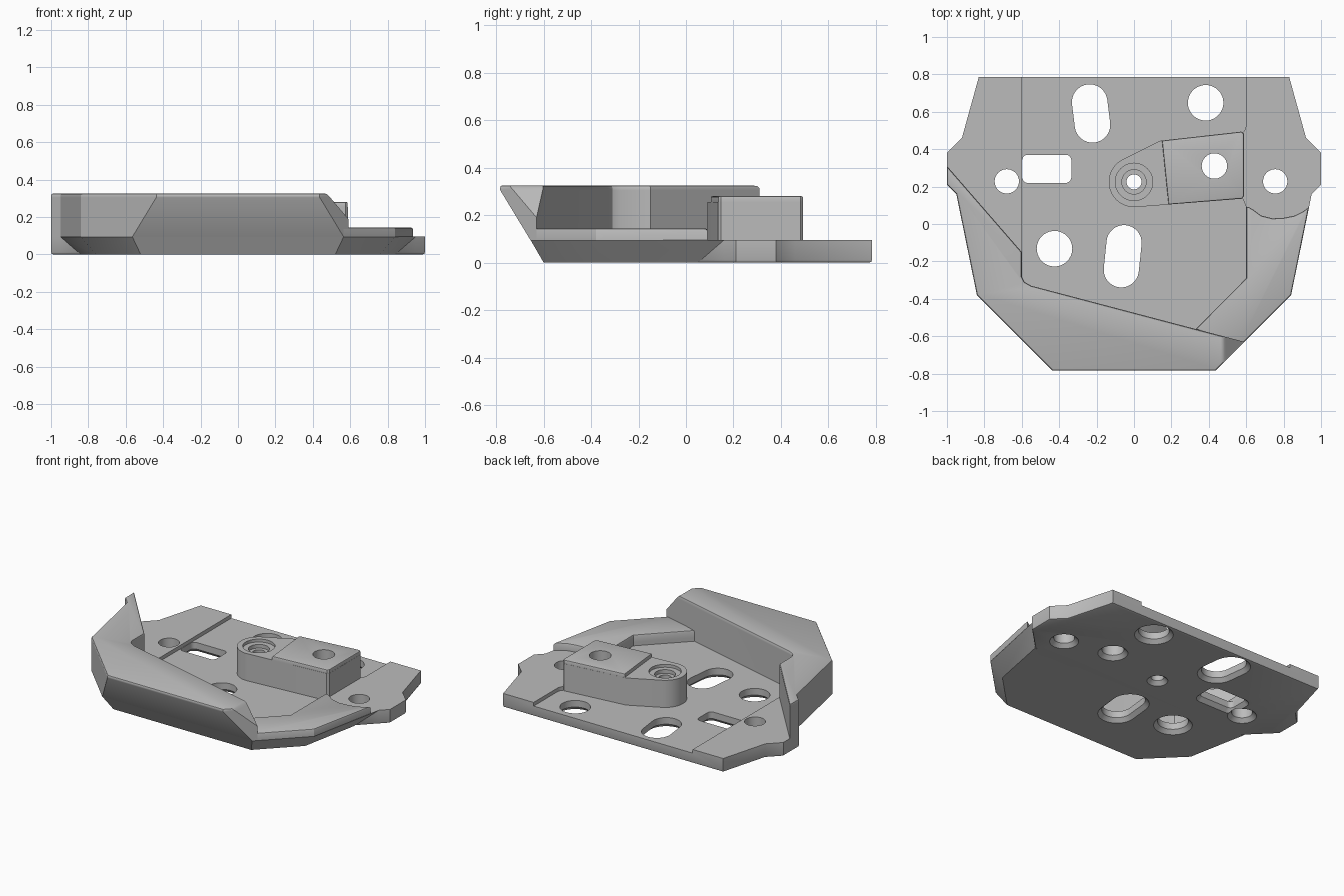
import bpy, bmesh, math
from mathutils import Vector

cube = bpy.data.objects.get("Cube")
if cube:
    bpy.data.objects.remove(cube, do_unlink=True)

grey = bpy.data.materials.new("machined_grey")
grey.use_nodes = True
colour = (0.5, 0.5, 0.5, 1)
grey.diffuse_color = colour
grey.node_tree.nodes["Principled BSDF"].inputs["Base Color"].default_value = colour


def loft(name, sections, bevel_top=0, bevel_bottom=0, cut=None):
    """Solid through stacked (height, outline) sections of equal point count."""
    bm = bmesh.new()
    rings = [[bm.verts.new((x, y, z)) for x, y in pts] for z, pts in sections]
    n = len(rings[0])
    for low, high in zip(rings, rings[1:]):
        for i in range(n):
            j = (i + 1) % n
            bm.faces.new((low[i], low[j], high[j], high[i]))
    bm.faces.new(rings[0][::-1])
    bm.faces.new(rings[-1])
    if cut:
        geom = bm.verts[:] + bm.edges[:] + bm.faces[:]
        res = bmesh.ops.bisect_plane(bm, geom=geom, plane_co=cut[0], plane_no=cut[1],
                                     clear_outer=True)
        rim = [e for e in res["geom_cut"] if isinstance(e, bmesh.types.BMEdge)]
        bmesh.ops.contextual_create(bm, geom=rim)
    bmesh.ops.recalc_face_normals(bm, faces=bm.faces)
    for z, width in ((sections[-1][0], bevel_top), (sections[0][0], bevel_bottom)):
        if width:
            edges = [e for e in bm.edges if all(abs(v.co.z - z) < 1e-5 for v in e.verts)]
            bmesh.ops.bevel(bm, geom=edges, offset=width, segments=2, profile=0.5,
                            affect="EDGES", clamp_overlap=True)
    mesh = bpy.data.meshes.new(name)
    bm.to_mesh(mesh)
    bm.free()
    mesh.materials.append(grey)
    obj = bpy.data.objects.new(name, mesh)
    bpy.context.collection.objects.link(obj)
    return obj


def prism(name, pts, z0, z1, **kw):
    return loft(name, [(z0, pts), (z1, pts)], **kw)


def mirrored(right):
    """Closed outline from its right half, listed front to back."""
    return right + [(-x, y) for x, y in reversed(right)]


def arc(centre, r, a0, a1, n):
    return [(centre[0] + r * math.cos(a0 + (a1 - a0) * i / n),
             centre[1] + r * math.sin(a0 + (a1 - a0) * i / n)) for i in range(n + 1)]


def rounded(corners, r):
    """Outline swept by a circle round one, two or more corners."""
    if len(corners) == 1:
        return arc(corners[0], r, 0, math.tau, 40)[:-1]
    pts = []
    for i, c in enumerate(corners):
        p, q = Vector(corners[i - 1]), Vector(corners[(i + 1) % len(corners)])
        d0, d1 = Vector(c) - p, q - Vector(c)
        a0 = math.atan2(d0.y, d0.x) - math.pi / 2
        turn = (math.atan2(d1.y, d1.x) - math.pi / 2 - a0) % math.tau
        pts += arc(c, r, a0, a0 + turn, 16)
    return pts


def boolean(obj, tool, operation):
    mod = obj.modifiers.new(operation.lower(), "BOOLEAN")
    mod.operation = operation
    mod.solver = "EXACT"
    mod.object = tool
    tool.hide_render = True
    bpy.context.view_layer.objects.active = obj
    bpy.ops.object.modifier_apply(modifier=mod.name)


# Base plate: chamfered front half joined to a rear half with side tabs
base = loft("base_plate", [
    (0, mirrored([(0.52, -0.6), (0.76, -0.36), (0.84, 0.05)])),
    (0.095, mirrored([(0.565, -0.655), (0.84, -0.38), (0.95, 0.16)]))])
rear = prism("rear_plate", mirrored([
    (0.7, -0.09), (0.95, 0.16), (1, 0.21), (1, 0.38), (0.92, 0.46), (0.83, 0.785)]),
    0, 0.095, bevel_bottom=0.013)
boolean(base, rear, "UNION")

# Shallow channel across the middle of the plate
channel = prism("channel_cutter", [
    (-0.6, 0.9), (-0.6, -0.28), (-0.585, -0.31), (-0.55, -0.33), (0.33, -0.562),
    (0.6, -0.29), (0.6, 0.09), (0.575, 0.15), (0.575, 0.48), (0.595, 0.505),
    (0.6, 0.53), (0.6, 0.9)], 0.07, 0.2)
boolean(base, channel, "DIFFERENCE")

# Tall wall around the front and left, with a sloped right end
inner = [(0.59, -0.63), (-0.55, -0.33), (-0.585, -0.31), (-0.6, -0.28),
         (-0.6, -0.15), (-1, 0.31), (-1, 0.21), (-0.95, 0.16), (-0.84, -0.38)]
wall = loft("tall_wall", [
    (0.094, inner + [(-0.565, -0.655), (0.565, -0.655)]),
    (0.305, inner + [(-0.437, -0.783), (0.437, -0.783)]),
    (0.326, inner + [(-0.435, -0.785), (0.435, -0.785)])],
    bevel_top=0.012, cut=((0.475, 0, 0.326), (0.13, 0, 0.11)))

# Low rim along the right side with a curved rear end
rim = prism("low_rim", [
    (0.33, -0.562), (0.565, -0.655), (0.84, -0.38), (0.935, 0.09), (0.9, 0.065),
    (0.86, 0.045), (0.8, 0.033), (0.74, 0.03), (0.68, 0.045), (0.64, 0.075),
    (0.615, 0.09), (0.6, 0.09), (0.6, -0.29)], 0.094, 0.145, bevel_top=0.01)

# Raised block with a rounded nose and a higher rear pad
nose = (0, 0.225)
block = prism("raised_block", arc(nose, 0.135, math.radians(118.7), math.radians(274.6), 28)
              + [(0.575, 0.135), (0.587, 0.147), (0.587, 0.483), (0.575, 0.494),
                 (0.14, 0.445)], 0.06, 0.255)
pad = prism("block_pad", [(0.185, 0.1045), (0.575, 0.136), (0.586, 0.148), (0.586, 0.482),
                          (0.574, 0.493), (0.15, 0.4455)], 0.2, 0.28, bevel_top=0.006)
boolean(block, pad, "UNION")

# Through holes, each flared at the underside
holes = [
    ([(-0.68, 0.228)], 0.065), ([(0.755, 0.228)], 0.065), ([(0.43, 0.31)], 0.068),
    ([(-0.425, -0.132)], 0.095), ([(0.383, 0.648)], 0.095), ([nose], 0.04),
    ([(-0.222, 0.53), (-0.237, 0.652)], 0.095),
    ([(-0.068, -0.245), (-0.053, -0.1)], 0.094),
    ([(-0.568, 0.25), (-0.365, 0.25), (-0.365, 0.34), (-0.568, 0.34)], 0.03)]
cutters = []
for corners, r in holes:
    plain = rounded(corners, r)
    tool = loft("hole_cutter", [(-0.01, rounded(corners, r + 0.035)),
                                (0.025, plain), (0.4, plain)])
    cutters.append(tool)
    boolean(base, tool, "DIFFERENCE")
    if corners[0] in ((0.43, 0.31), nose):
        boolean(block, tool, "DIFFERENCE")

# Stepped counterbore in the block nose
step = [(0.21, 0.065), (0.235, 0.065), (0.235, 0.1), (0.4, 0.1)]
bore = loft("counterbore_cutter", [(z, rounded([nose], r)) for z, r in step])
boolean(block, bore, "DIFFERENCE")

for tool in cutters + [rear, channel, pad, bore]:
    bpy.data.objects.remove(tool, do_unlink=True)

bpy.ops.object.select_all(action="DESELECT")
for obj in (base, wall, rim, block):
    obj.select_set(True)
bpy.context.view_layer.objects.active = base
bpy.ops.object.shade_smooth_by_angle(angle=math.radians(30))
